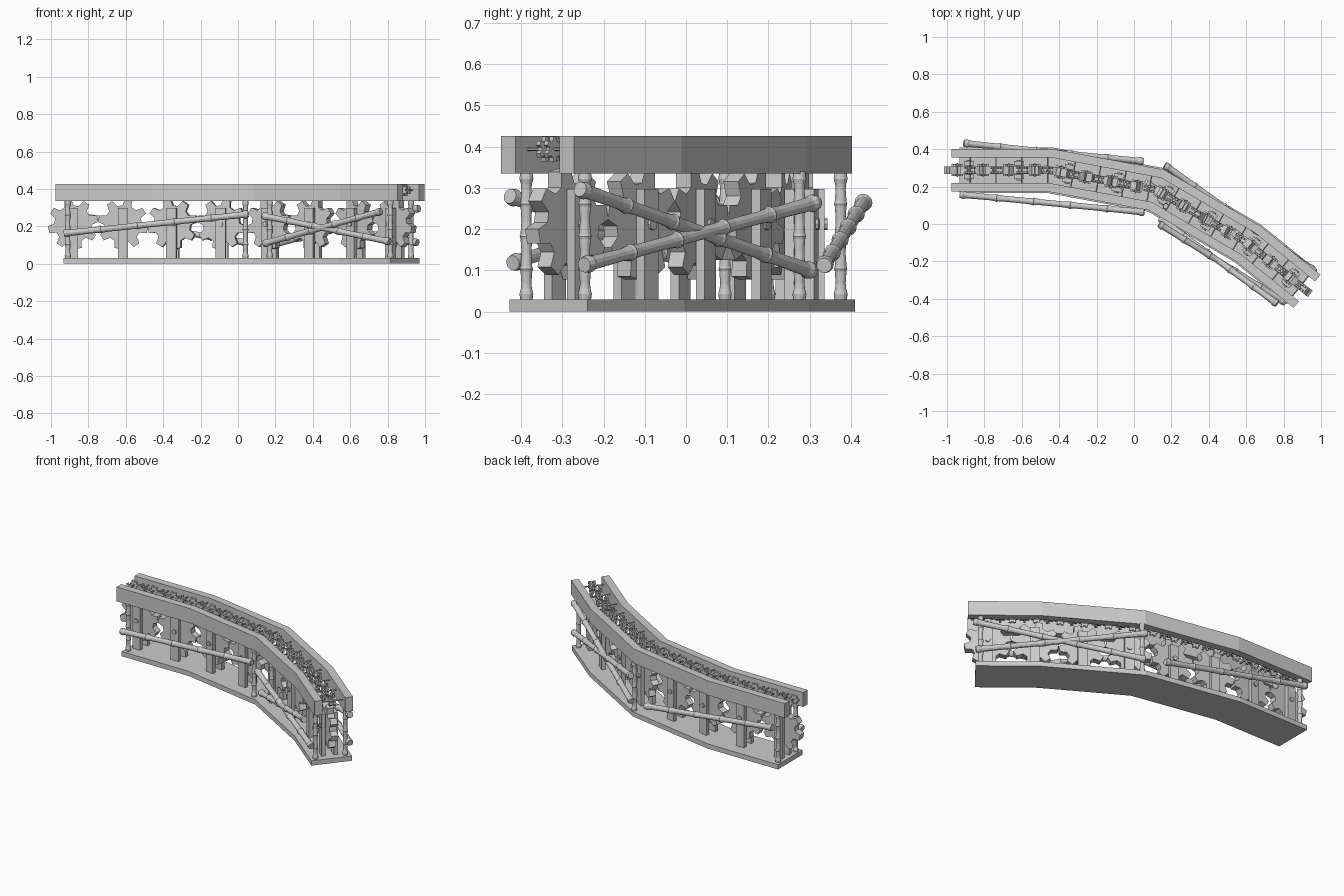
import bpy, bmesh, math
from mathutils import Vector, Matrix

if "Cube" in bpy.data.objects:
    bpy.data.objects.remove(bpy.data.objects["Cube"])

PATH = [Vector(p) for p in [(-.975, .2875), (-.45, .2875), (.12, .182), (.61, -.105), (.925, -.36)]]
SEGS = [b - a for a, b in zip(PATH, PATH[1:])]
TOTAL = sum(d.length for d in SEGS)


def finish(bm, name):
    bmesh.ops.recalc_face_normals(bm, faces=bm.faces)
    me = bpy.data.meshes.new(name)
    bm.to_mesh(me)
    bm.free()
    ob = bpy.data.objects.new(name, me)
    bpy.context.collection.objects.link(ob)
    return ob


def along(s):
    """Local frame (x forward, y left, z up) at distance s on the track."""
    for p, d in zip(PATH, SEGS):
        if s <= d.length or d is SEGS[-1]:
            q = p + d.normalized() * s
            return Matrix.Translation((q.x, q.y, 0)) @ Matrix.Rotation(math.atan2(d.y, d.x), 4, 'Z')
        s -= d.length


def offset_path(off, inset=0):
    """Track centre line shifted sideways with mitred corners."""
    pts = []
    for i, p in enumerate(PATH):
        a = SEGS[max(i - 1, 0)].normalized()
        b = SEGS[min(i, len(SEGS) - 1)].normalized()
        t = (a + b).normalized()
        n = Vector((-t.y, t.x)) / t.dot(a)
        q = p + n * off
        if i == 0:
            q += a * inset
        if i == len(PATH) - 1:
            q -= b * inset
        pts.append(q)
    return pts


def strip(name, o1, o2, z1, z2, inset=0):
    bm = bmesh.new()
    rings = []
    for p, q in zip(offset_path(o1, inset), offset_path(o2, inset)):
        rings.append([bm.verts.new((v.x, v.y, z)) for v, z in ((p, z1), (q, z1), (q, z2), (p, z2))])
    for r, t in zip(rings, rings[1:]):
        for k in range(4):
            bm.faces.new((r[k], r[(k + 1) % 4], t[(k + 1) % 4], t[k]))
    bm.faces.new(rings[0])
    bm.faces.new(rings[-1])
    return finish(bm, name)


def bamboo(name, a, b, r, joints, sides=12):
    """Lathed cane with flared joints between two points."""
    a, b = Vector(a), Vector(b)
    L = (b - a).length
    prof = [(0, r * 1.05), (.018, r * 1.25), (.03, r)]
    for j in range(1, joints + 1):
        c = L * j / (joints + 1)
        prof += [(c - .035, r * .9), (c - .006, r * 1.05), (c, r * 1.2), (c + .006, r * 1.05), (c + .035, r * .9)]
    prof += [(L - .03, r), (L - .018, r * 1.25), (L, r * 1.05)]
    m = Matrix.Translation(a) @ (b - a).to_track_quat('Z', 'Y').to_matrix().to_4x4()
    bm = bmesh.new()
    rings = [[bm.verts.new(m @ Vector((rad * math.cos(k * math.tau / sides), rad * math.sin(k * math.tau / sides), z)))
              for k in range(sides)] for z, rad in prof]
    for p, q in zip(rings, rings[1:]):
        for k in range(sides):
            bm.faces.new((p[k], p[(k + 1) % sides], q[(k + 1) % sides], q[k]))
    bm.faces.new(rings[0])
    bm.faces.new(rings[-1])
    return finish(bm, name)


def add_gear(bm, m, z, y, tip, root, width, teeth, phase=0):
    """Gear standing in the local xz plane."""
    out = []
    step = math.tau / teeth
    for i in range(teeth):
        for f, rad in ((-.33, root), (-.17, tip), (.17, tip), (.33, root)):
            t = (i + f + phase) * step
            out.append((rad * math.cos(t), z + rad * math.sin(t)))
    lo = [bm.verts.new(m @ Vector((x, y - width / 2, h))) for x, h in out]
    hi = [bm.verts.new(m @ Vector((x, y + width / 2, h))) for x, h in out]
    n = len(out)
    for k in range(n):
        bm.faces.new((lo[k], lo[(k + 1) % n], hi[(k + 1) % n], hi[k]))
    bm.faces.new(lo)
    bm.faces.new(hi)


def add_box(bm, m, c, size):
    bmesh.ops.create_cube(bm, size=1, matrix=m @ Matrix.Translation(c) @ Matrix.Diagonal((*size, 1)))


def add_rod(bm, m, z, r, length, sides=8):
    bmesh.ops.create_cone(bm, cap_ends=True, segments=sides, radius1=r, radius2=r, depth=length,
                          matrix=m @ Matrix.Translation((0, 0, z)) @ Matrix.Rotation(math.pi / 2, 4, 'X'))


# base and side rails
strip("base_plate", -.122, .122, 0, .03, .042)
strip("front_rail", -.1145, -.068, .335, .426)
strip("back_rail", .068, .1145, .335, .426)

# large gear train with upright supports and axles
gears, supports = bmesh.new(), bmesh.new()
for k in range(8):
    m = along(.093 + .2675 * k)
    add_gear(gears, m, .212, 0, .135, .1, .042, 8, .28 if k % 2 == 0 else .72)
    add_rod(supports, m, .212, .014, .11)
    for s in (-1, 1):
        add_box(supports, m, (0, s * .036, .162), (.055, .024, .27))
finish(gears, "large_gears")
finish(supports, "gear_supports")

# small roller gears between the rails
small, axles = bmesh.new(), bmesh.new()
n = 30
for k in range(n):
    m = along(.03 + (TOTAL - .075) * k / (n - 1))
    off = .012 if k % 2 else .026
    for s in (-1, 1):
        add_gear(small, m, .394, s * off, .031, .021, .012, 6, .5 * (k % 2))
    add_rod(axles, m, .394, .004, .15 if k % 2 else .075, 6)
finish(small, "roller_gears")
finish(axles, "roller_axles")

# upright bamboo posts
for i, (x, y) in enumerate([(-.91, .2), (-.91, .375), (.04, .105), (.17, .095), (.17, .275), (.815, -.387), (.925, -.245)]):
    bamboo("post_%d" % i, (x, y, .025), (x, y, .34), .0135, 3)

# bamboo braces along both sides
braces = [((-.93, .158, .163), (.055, .063, .265)),
          ((.135, .0, .256), (.81, -.42, .118)),
          ((.14, .03, .108), (.765, -.427, .28)),
          ((-.91, .432, .267), (.05, .335, .112)),
          ((.17, .305, .098), (.968, -.257, .297)),
          ((.165, .315, .265), (.96, -.247, .113))]
for i, (a, b) in enumerate(braces):
    bamboo("side_brace_%d" % i, a, b, .0175, 4)
